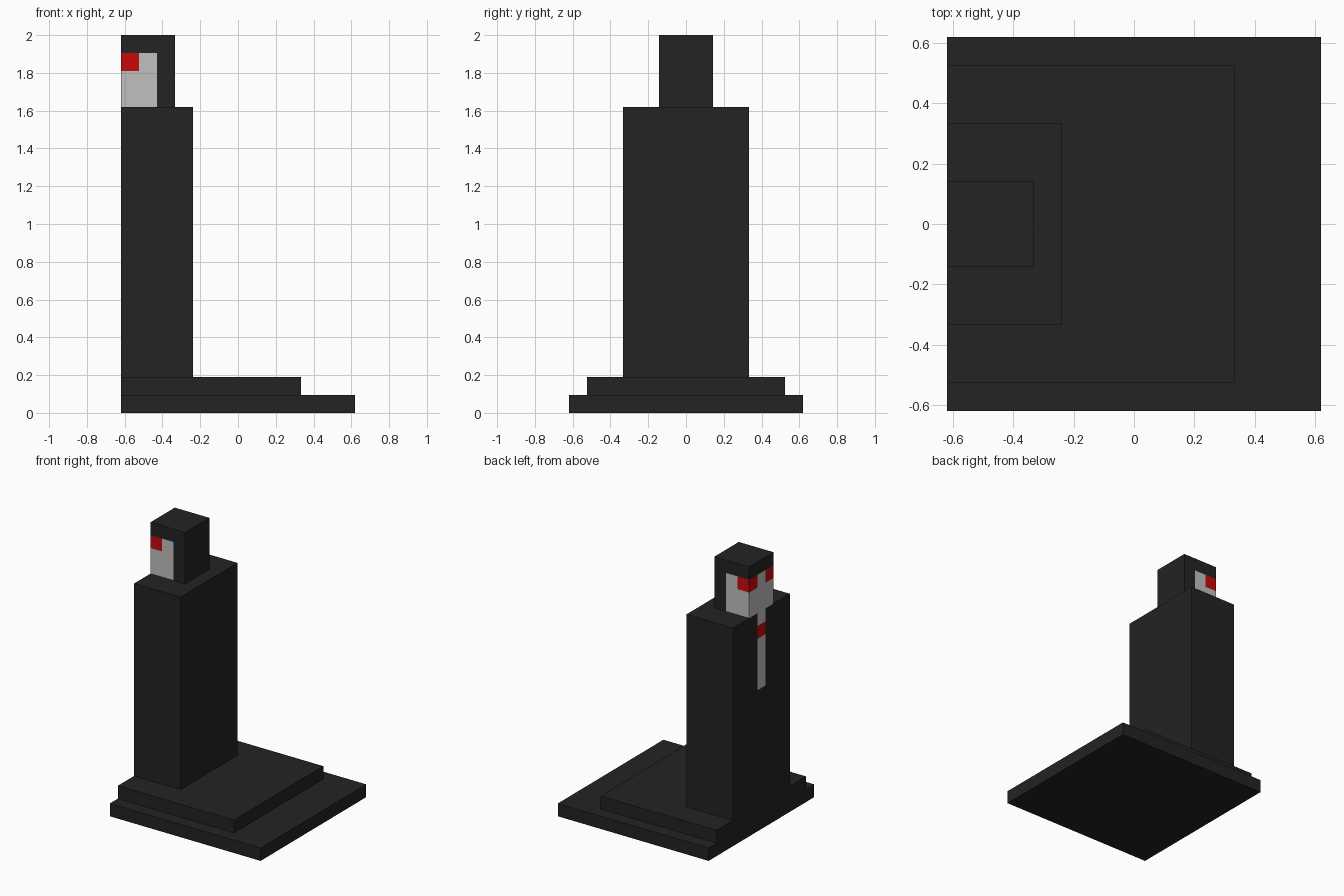
import bpy
import bmesh
from mathutils import Vector

cube = bpy.data.objects.get("Cube")
if cube:
    bpy.data.objects.remove(cube, do_unlink=True)

U = 2 / 21      # one block unit
BACK = -6.5     # flush plane shared by all blocks, in units
BLACK, GREY, RED = 0, 1, 2


def make_material(name, colour):
    mat = bpy.data.materials.new(name)
    mat.use_nodes = True
    mat.diffuse_color = (*colour, 1)
    bsdf = next(n for n in mat.node_tree.nodes if n.type == 'BSDF_PRINCIPLED')
    bsdf.inputs["Base Color"].default_value = (*colour, 1)
    return mat


MATERIALS = [
    make_material("charcoal black", (0.0168, 0.0168, 0.0168)),
    make_material("light grey", (0.53, 0.53, 0.53)),
    make_material("signal red", (0.57, 0.003, 0.003)),
]


def make_block(name, depth, width, z0, z1, cuts=(), rule=None):
    """Box flush with the shared plane; cuts are (axis, position) in units."""
    bm = bmesh.new()
    bmesh.ops.create_cube(bm, size=1)
    bmesh.ops.scale(bm, vec=(depth, width, z1 - z0), verts=bm.verts)
    bmesh.ops.translate(bm, vec=(BACK + depth / 2, 0, (z0 + z1) / 2), verts=bm.verts)
    for axis, position in cuts:
        normal = Vector((0, 0, 0))
        normal[axis] = 1
        bmesh.ops.bisect_plane(bm, geom=bm.verts[:] + bm.edges[:] + bm.faces[:],
                               plane_co=normal * position, plane_no=normal)
    bm.normal_update()
    if rule:
        for face in bm.faces:
            face.material_index = rule(face.calc_center_median(), face.normal)
    bmesh.ops.scale(bm, vec=(U, U, U), verts=bm.verts)
    mesh = bpy.data.meshes.new(name)
    bm.to_mesh(mesh)
    bm.free()
    for mat in MATERIALS:
        mesh.materials.append(mat)
    obj = bpy.data.objects.new(name, mesh)
    bpy.context.collection.objects.link(obj)
    return obj


# Head: grey face wrapping round the sides, red eyes on the front corners
def head_colour(c, n):
    if abs(n.z) > 0.5 or n.x > 0.5 or c.z > 20 or c.x > BACK + 2:
        return BLACK
    on_corner = abs(c.y) > 0.5 and c.x < BACK + 1
    return RED if c.z > 19 and on_corner else GREY


# Body: narrow grey strip with a red block near the collar
def body_colour(c, n):
    if n.x > -0.5 or abs(c.y) > 0.5 or c.z < 11:
        return BLACK
    return RED if 15 < c.z < 16 else GREY


make_block("lower_step", 13, 13, 0, 1)
make_block("upper_step", 10, 11, 1, 2)
make_block("body", 4, 7, 2, 17,
           [(1, -0.5), (1, 0.5), (2, 11), (2, 15), (2, 16)], body_colour)
make_block("head", 3, 3, 17, 21,
           [(0, BACK + 1), (0, BACK + 2), (1, -0.5), (1, 0.5), (2, 19), (2, 20)],
           head_colour)
